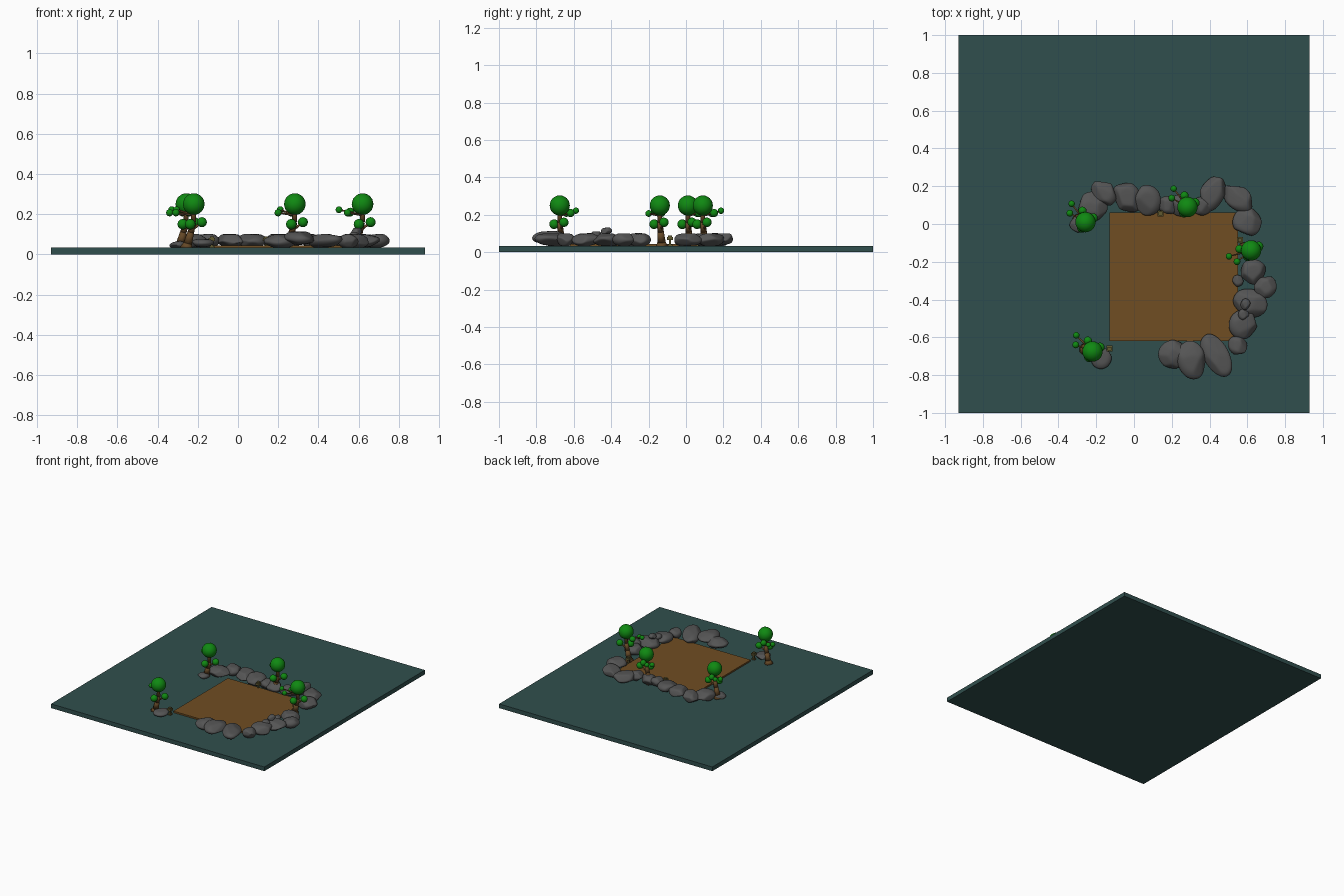
import bpy, bmesh, math, random
from mathutils import Vector, Matrix

if "Cube" in bpy.data.objects:
    bpy.data.objects.remove(bpy.data.objects["Cube"])

def material(name, r, g, b):
    m = bpy.data.materials.new(name)
    m.diffuse_color = (r, g, b, 1)
    m.use_nodes = True
    m.node_tree.nodes["Principled BSDF"].inputs["Base Color"].default_value = m.diffuse_color
    return m

SLATE = material("slate_ground", 0.03, 0.078, 0.075)
DIRT = material("dirt", 0.16, 0.075, 0.016)
BARK = material("bark", 0.13, 0.065, 0.02)
LEAF = material("leaf", 0.005, 0.25, 0.006)
STONE = material("stone", 0.09, 0.09, 0.09)
OLIVE = material("olive", 0.12, 0.10, 0.03)

def finish(name, bm, mat, smooth=True):
    me = bpy.data.meshes.new(name)
    bm.to_mesh(me)
    bm.free()
    me.materials.append(mat)
    ob = bpy.data.objects.new(name, me)
    bpy.context.collection.objects.link(ob)
    for p in me.polygons:
        p.use_smooth = smooth
    return ob

def add_box(bm, centre, size):
    bmesh.ops.create_cube(bm, size=1, matrix=Matrix.Translation(centre) @ Matrix.Diagonal((*size, 1)))

def box(name, mat, centre, size):
    bm = bmesh.new()
    add_box(bm, centre, size)
    finish(name, bm, mat, False)

def add_limb(bm, a, b, ra, rb, sides=10):
    d = b - a
    rot = d.to_track_quat('Z', 'Y').to_matrix().to_4x4()
    bmesh.ops.create_cone(bm, cap_ends=True, segments=sides, radius1=ra, radius2=rb,
                          depth=d.length, matrix=Matrix.Translation((a + b) / 2) @ rot)

# ground slab and dirt square
G = 0.033
box("ground_slab", SLATE, (0, 0, G / 2), (1.86, 2, G))
box("dirt_patch", DIRT, (0.21, -0.28, 0.037), (0.68, 0.68, 0.016))

# trees: leaning trunk, crown ball, two low tufts, three twigs with tufts
def tree(i, x, y, turn):
    rot = Matrix.Rotation(math.radians(turn), 3, 'Z')
    o = Vector((x, y, 0))
    twigs = [(-0.073, 0.097, 0.222), (-0.083, 0.047, 0.207), (-0.016, 0.06, 0.21)]
    twigs = [o + rot @ Vector(p) for p in twigs]
    low = [o + Vector((0.04, 0.022, 0.16)), o + Vector((-0.018, -0.03, 0.15))]
    bm = bmesh.new()
    prev = None
    for z, r in ((G - 0.005, 0.034), (0.055, 0.022), (0.11, 0.017), (0.16, 0.014), (0.24, 0.01)):
        lean = max(0, 0.165 - z) * 0.27
        here = o + Vector((-lean, lean * 0.3, z))
        if prev:
            add_limb(bm, prev[0], here, prev[1], r)
        prev = (here, r)
    for p in twigs:
        add_limb(bm, o + Vector((0, 0, 0.195)), p, 0.006, 0.004, 6)
    for p in low:
        add_limb(bm, o + Vector((-0.01, 0.005, 0.12)), p, 0.007, 0.005, 6)
    finish(f"tree_trunk_{i}", bm, BARK)
    bm = bmesh.new()
    for p, r in zip(twigs + low + [o + Vector((0, 0, 0.25))], (0.017, 0.018, 0.022, 0.025, 0.026, 0.054)):
        bmesh.ops.create_icosphere(bm, subdivisions=3, radius=r, matrix=Matrix.Translation(p))
    finish(f"tree_leaves_{i}", bm, LEAF)

for i, t in enumerate([(-0.257, 0.01, 0), (0.283, 0.09, 0), (0.62, -0.14, 68), (-0.22, -0.675, 8)]):
    tree(i, *t)

# rocks: rounded spheres flattened by random planes
def rock(name, seed, x, y, rx, ry, turn, z, rz):
    rnd = random.Random(seed)
    bm = bmesh.new()
    bmesh.ops.create_icosphere(bm, subdivisions=4, radius=1.1)
    planes = [(Vector([rnd.uniform(-1, 1) for _ in range(3)]).normalized(), rnd.uniform(0.78, 0.95))
              for _ in range(9)] + [(Vector((0, 0, 1)), 0.9), (Vector((0, 0, -1)), 0.9)]
    for v in bm.verts:
        for n, d in planes:
            over = v.co.dot(n) - d
            if over > 0:
                v.co -= n * over * 0.85
    bmesh.ops.smooth_vert(bm, verts=bm.verts, factor=0.5, use_axis_x=True, use_axis_y=True, use_axis_z=True)
    bm.transform(Matrix.Translation((x, y, z)) @ Matrix.Rotation(turn, 4, 'Z')
                 @ Matrix.Rotation(rnd.uniform(-0.08, 0.08), 4, 'X') @ Matrix.Diagonal((rx, ry, rz, 1)))
    finish(name, bm, STONE)

# big rocks ring the dirt, each turned to face its centre: x, y, width along ring, width across
ring = [
    (-0.22, 0.09, .075, .075), (-0.16, 0.165, .06, .07), (-0.035, 0.14, .065, .085),
    (0.07, 0.125, .07, .075), (0.18, 0.10, .052, .045), (0.25, 0.10, .06, .055),
    (0.415, 0.165, .06, .1), (0.55, 0.14, .09, .058), (0.6, 0.01, .072, .072),
    (0.36, 0.10, .05, .05), (0.63, -0.255, .062, .068), (0.695, -0.33, .058, .055),
    (0.615, -0.42, .072, .085), (0.58, -0.53, .075, .07), (0.55, -0.645, .045, .052),
    (0.435, -0.695, .062, .115), (0.305, -0.72, .07, .095), (0.21, -0.69, .075, .07),
]
for i, (x, y, along, across) in enumerate(ring):
    turn = math.atan2(y + 0.28, x - 0.2) - math.pi / 2
    rock(f"rock_{i}", i + 5, x, y, along, across, turn, 0.08 if y < -0.7 else 0.067, 0.036)

# little rocks: x, y, radius, height
for i, (x, y, r, z) in enumerate([(0.59, -0.425, .025, .112), (0.58, -0.48, .026, .092),
                                  (0.55, -0.3, .027, .052), (-0.175, -0.705, .052, .057),
                                  (-0.3, 0, .038, .046)]):
    rock(f"small_rock_{i}", i + 40, x, y, r, r * 1.1, 0, z, 0.021)

# small posts standing along the dirt edge
for i, (x, y) in enumerate([(-0.13, -0.66), (0.14, 0.055), (0.56, -0.085)]):
    bm = bmesh.new()
    for w, z, h in ((0.024, 0.036, 0.01), (0.012, 0.053, 0.028), (0.032, 0.074, 0.016), (0.02, 0.086, 0.008)):
        add_box(bm, (x, y, z), (w, w, h))
    finish(f"small_post_{i}", bm, OLIVE, False)
